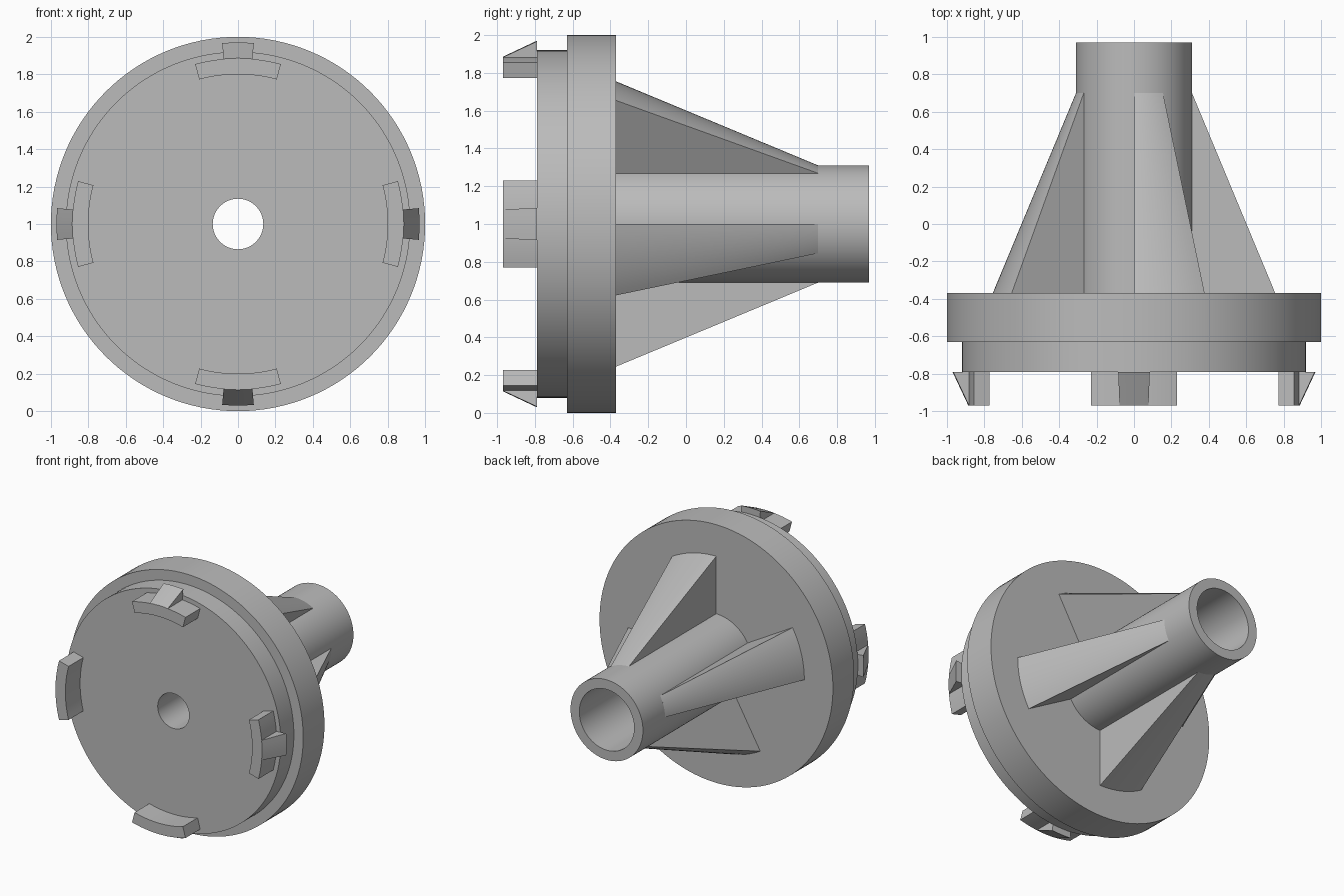
import bpy
import bmesh
import math

cube = bpy.data.objects.get("Cube")
if cube:
    bpy.data.objects.remove(cube, do_unlink=True)

grey = bpy.data.materials.new("plain_grey")
grey.use_nodes = True
grey.diffuse_color = (0.5, 0.5, 0.5, 1)
grey.node_tree.nodes["Principled BSDF"].inputs["Base Color"].default_value = (0.5, 0.5, 0.5, 1)


def sweep(name, profile, start=0, end=360, steps=128):
    """Turn a closed (radius, y) profile about the part's axis, in degrees."""
    full = end - start == 360
    bm = bmesh.new()
    rings = []
    for i in range(steps if full else steps + 1):
        a = math.radians(start + (end - start) * i / steps)
        rings.append([bm.verts.new((r * math.cos(a), y, 1 + r * math.sin(a)))
                      for r, y in profile])
    n = len(profile)
    for i in range(steps):
        a, b = rings[i], rings[(i + 1) % len(rings)]
        for j in range(n):
            k = (j + 1) % n
            bm.faces.new((a[j], a[k], b[k], b[j]))
    if not full:
        bm.faces.new(rings[0])
        bm.faces.new(rings[-1])
    bmesh.ops.recalc_face_normals(bm, faces=bm.faces)
    mesh = bpy.data.meshes.new(name)
    bm.to_mesh(mesh)
    bm.free()
    mesh.materials.append(grey)
    obj = bpy.data.objects.new(name, mesh)
    bpy.context.collection.objects.link(obj)
    bpy.ops.object.select_all(action='DESELECT')
    obj.select_set(True)
    bpy.context.view_layer.objects.active = obj
    bpy.ops.object.shade_smooth_by_angle(angle=math.radians(20))
    return obj


FRONT, STEP, BACK, END = -0.79, -0.63, -0.37, 0.97
TUBE, BORE, HOLE = 0.31, 0.235, 0.135

# Stepped disc and hollow tube
sweep("flanged_tube", [
    (HOLE, FRONT), (0.92, FRONT), (0.92, STEP), (1, STEP), (1, BACK),
    (TUBE, BACK), (TUBE, END), (BORE, END), (BORE, BACK), (HOLE, BACK)])

for side, angle in (("left", 0), ("top", 90), ("right", 180), ("bottom", 270)):
    # Tapered rib with a conical outer face
    sweep(side + "_rib", [
        (0.28, BACK - 0.02), (0.755, BACK - 0.02), (0.755, BACK),
        (TUBE, 0.7), (0.28, 0.7)], angle - 30, angle, 12)
    # Curved tab on the front face
    sweep(side + "_tab", [
        (0.8, -END), (0.885, -END), (0.885, FRONT + 0.02), (0.8, FRONT + 0.02)],
        angle - 15, angle + 15, 12)
    # Snap hook on the tab
    sweep(side + "_hook", [
        (0.87, -END + 0.001), (0.886, -END + 0.001), (0.97, FRONT), (0.87, FRONT)],
        angle - 5, angle + 5, 4)
